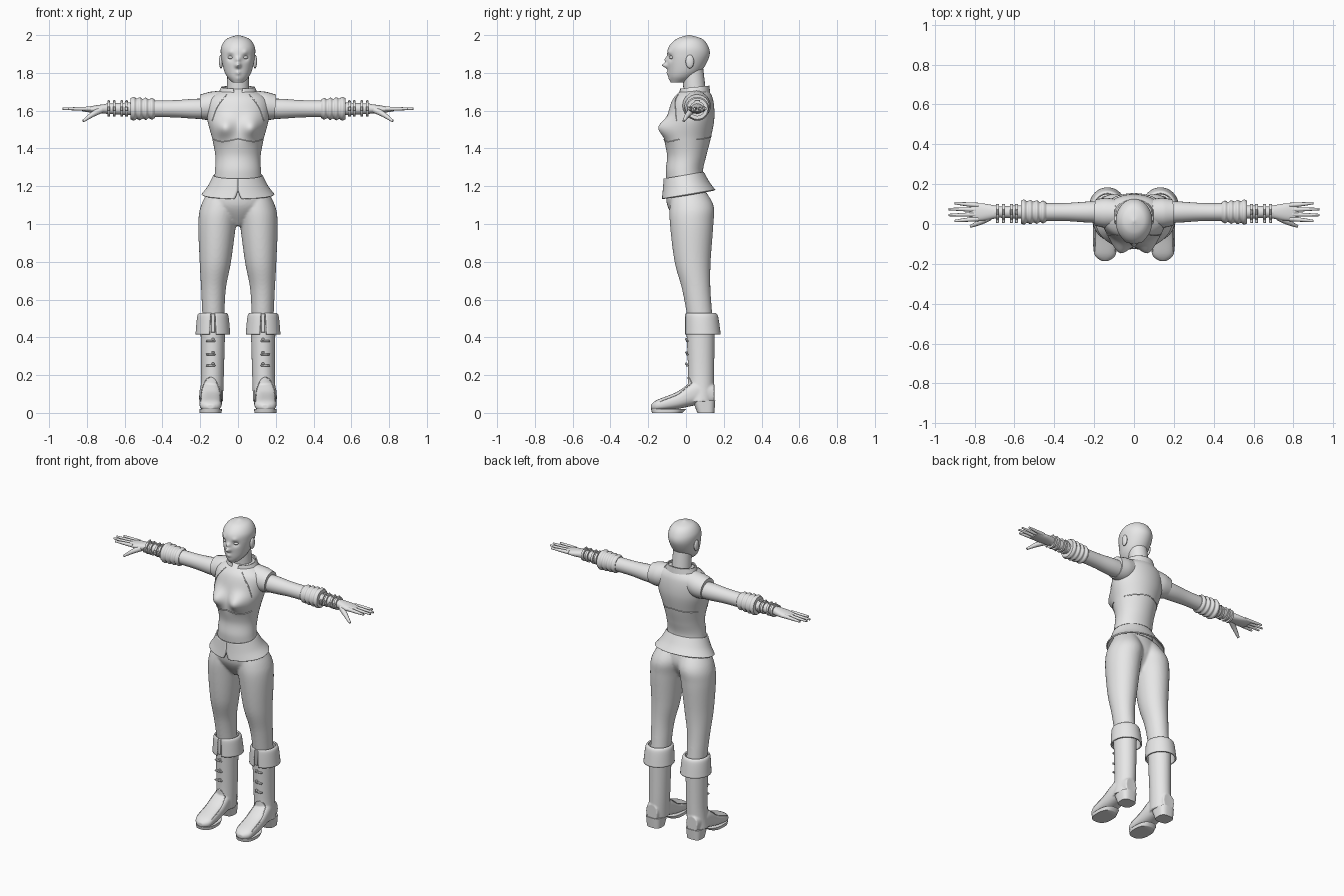
import bpy, bmesh, math
from mathutils import Vector
from mathutils.bvhtree import BVHTree

if "Cube" in bpy.data.objects:
    bpy.data.objects.remove(bpy.data.objects["Cube"])

clay = bpy.data.materials.new("plain_grey")
clay.use_nodes = True
clay.diffuse_color = (.8, .8, .8, 1)
clay.node_tree.nodes["Principled BSDF"].inputs["Base Color"].default_value = clay.diffuse_color
parts = []


def finish(name, bm, mirror=False):
    bmesh.ops.recalc_face_normals(bm, faces=bm.faces)
    mesh = bpy.data.meshes.new(name)
    bm.to_mesh(mesh)
    bm.free()
    mesh.materials.append(clay)
    obj = bpy.data.objects.new(name, mesh)
    bpy.context.collection.objects.link(obj)
    parts.append(obj)
    if mirror:
        obj.modifiers.new("mirror", "MIRROR").use_mirror_merge = False
    return obj


def spline(points, steps):
    """Smooth interpolation through tuples of any length."""
    out = []
    last = len(points) - 1
    for i in range(last):
        before, here, there, after = (points[min(max(i + j, 0), last)] for j in (-1, 0, 1, 2))
        for s in range(steps):
            t = s / steps
            out.append([q + t / 2 * (r - p + t * (2 * p - 5 * q + 4 * r - o + t * (3 * (q - r) + o - p)))
                        for p, q, r, o in zip(before, here, there, after)])
    return out + [list(points[-1])]


def skin(name, grid_points, wrap=True, cap=True, mirror=False):
    """Bridge rows of points with quads, closing the ends if asked."""
    bm = bmesh.new()
    grid = [[bm.verts.new(co) for co in row] for row in grid_points]
    for lower, upper in zip(grid, grid[1:]):
        for k in range(len(lower) if wrap else len(lower) - 1):
            n = (k + 1) % len(lower)
            bm.faces.new((lower[k], lower[n], upper[n], upper[k]))
    if cap:
        bm.faces.new(grid[0])
        bm.faces.new(grid[-1])
    return finish(name, bm, mirror)


def loft(name, rings, axis="z", centre=0, seg=48, steps=8, power=1, gap=None, tilt=0,
         thick=0, mirror=False, bumps=()):
    """Skin rings of (position along axis, half width, low edge, high edge)."""
    rows = spline(rings, steps)
    grid = []
    for i, (t, half, low, high) in enumerate(rows):
        slit = max(0, gap[0] + (gap[1] - gap[0]) * i / (len(rows) - 1)) if gap else 0
        row = []
        for k in range(seg + bool(gap)):
            a = -math.pi / 2 + slit + 2 * (math.pi - slit) * k / seg
            c, s = (math.copysign(abs(w) ** power, w) for w in (math.cos(a), math.sin(a)))
            u, v = centre + half * c, (low + high + (high - low) * s) / 2
            co = Vector({"z": (u, v, t), "x": (t, u, v), "y": (u, t, v)}[axis])
            co.z += tilt * co.y
            front = min(1, max(0, -co.y * 20))
            co.y -= front * sum(height * math.exp(-((abs(co.x) - x) ** 2 + (co.z - z) ** 2) / size ** 2)
                                for x, z, size, height in bumps)
            row.append(co)
        grid.append(row)
    obj = skin(name, grid, wrap=not gap, cap=not thick, mirror=mirror)
    if thick:
        obj.modifiers.new("thickness", "SOLIDIFY").thickness = thick
    return obj


def tube(name, points, mirror=True, seg=24):
    """Round tube along a smooth path of (x, y, z, radius)."""
    path = spline(points, 6)
    grid = []
    for i, (x, y, z, r) in enumerate(path):
        ahead = Vector(path[min(i + 1, len(path) - 1)][:3]) - Vector(path[max(i - 1, 0)][:3])
        turn = ahead.to_track_quat("Z", "Y")
        angles = [k * math.tau / seg for k in range(seg)]
        grid.append([Vector((x, y, z)) + turn @ Vector((r * math.cos(a), r * math.sin(a), 0)) for a in angles])
    return skin(name, grid, mirror=mirror)


def limb(name, points, depth=1.15):
    """Upright limb of (x, y, z, radius), deeper than it is wide."""
    rows = spline(points, 8)
    angles = [k * math.tau / 48 for k in range(48)]
    return skin(name, [[Vector((x + r * math.cos(a), y + depth * r * math.sin(a), z)) for a in angles]
                       for x, y, z, r in rows])


def fuse(name, pieces, voxel):
    """Melt pieces and their mirror images into one smooth skin."""
    bm = bmesh.new()
    for piece in pieces:
        bm.from_mesh(piece.data)
        parts.remove(piece)
        bpy.data.objects.remove(piece)
    obj = finish(name, bm, True)
    remesh = obj.modifiers.new("skin", "REMESH")
    remesh.mode, remesh.voxel_size, remesh.use_smooth_shade = "VOXEL", voxel, True
    obj.modifiers.new("soften", "SMOOTH").iterations = 6
    return obj


def seam(name, target, points, side=-1):
    """Piping laid on the front or back of a part."""
    tree = BVHTree.FromObject(target, bpy.context.evaluated_depsgraph_get())
    hits = [tree.ray_cast(Vector((x, side, z)), Vector((0, -side, 0)))[0] for x, z in spline(points, 4)]
    tube(name, [(*hit, .003) for hit in hits if hit], seg=6)


def ball(name, centre, size):
    bm = bmesh.new()
    bmesh.ops.create_uvsphere(bm, u_segments=24, v_segments=16, radius=1)
    bmesh.ops.scale(bm, vec=size, verts=bm.verts)
    bmesh.ops.translate(bm, vec=centre, verts=bm.verts)
    finish(name, bm, True)


def box(name, centre, size):
    bm = bmesh.new()
    bmesh.ops.create_cube(bm, size=1)
    bmesh.ops.scale(bm, vec=size, verts=bm.verts)
    bmesh.ops.translate(bm, vec=centre, verts=bm.verts)
    finish(name, bm, True).modifiers.new("bevel", "BEVEL").width = .003


# Head and neck
nose, bridge, lips, chin = (0, 1.84, .014, .03), (0, 1.87, .013, .014), (0, 1.8, .014, .009), (0, 1.77, .015, .005)
eye_socket, brow = (.04, 1.88, .017, -.012), (.04, 1.91, .014, .005)
loft("head", [(1.75, .03, -.08, 0), (1.78, .058, -.09, .05), (1.82, .076, -.095, .09), (1.89, .09, -.1, .124),
              (1.94, .088, -.09, .118), (1.98, .06, -.05, .085), (2, .004, .01, .02)],
     seg=128, steps=14, bumps=(nose, bridge, lips, chin, eye_socket, brow))
ball("eye", (.038, -.074, 1.882), (.016, .014, .009))
ball("ear", (.09, .02, 1.86), (.011, .022, .036))
tube("neck", [(0, .05, 1.66, .06), (0, .035, 1.82, .056)], mirror=False)

# Bodice with bust, shoulder caps and collar
bust = (.073, 1.51, .05, .052)
bodice = loft("bodice", [(1.2, .13, -.1, .1), (1.28, .122, -.107, .09), (1.36, .12, -.1, .107),
                         (1.45, .136, -.113, .13), (1.56, .163, -.1, .15), (1.66, .155, -.07, .143),
                         (1.715, .07, -.015, .115)], seg=96, steps=10, bumps=[bust])
tube("shoulder_cap", [(.08, .055, 1.64, .068), (.14, .056, 1.625, .075), (.195, .058, 1.62, .066)])
loft("collar", [(1.68, .105, -.04, .128), (1.72, .09, -.034, .124)], gap=(.15, .3), tilt=.1, thick=.008)
seam("underbust_piping", bodice, [(0, 1.45), (.08, 1.435), (.127, 1.447)])
seam("back_piping", bodice, [(0, 1.465), (.125, 1.447)], side=1)
seam("vest_edge", bodice, [(.06, 1.685), (.11, 1.62), (.137, 1.545)])

# Flared peplum with a front notch
loft("peplum", [(1.26, .13, -.118, .094), (1.2, .16, -.123, .125), (1.155, .193, -.128, .155)],
     seg=72, gap=(-.1, .1), tilt=.17, thick=.008)

# Trousers
pelvis = loft("pelvis", [(.99, .03, -.03, .06), (1.1, .16, -.1, .115), (1.24, .12, -.1, .085)])
leg = limb("leg", [(.13, .08, .46, .056), (.13, .055, .65, .065), (.12, .035, .8, .083),
                   (.11, .03, 1, .1), (.095, .03, 1.1, .1), (.075, .01, 1.2, .065)])
fuse("trousers", [pelvis, leg], .007)

# Boots: shaft and foot melt together, heel and sole stay crisp
foot_x, cuff_x = .145, .133
shaft = limb("shaft", [(.143, .075, .06, .063), (.135, .08, .2, .06), (cuff_x, .076, .48, .066)])
foot = loft("foot", [(.15, .04, .05, .15), (.05, .058, .04, .17), (-.05, .06, .02, .11),
                     (-.15, .055, .01, .07), (-.185, .02, .02, .045)], axis="y", centre=foot_x, power=.8)
boot = fuse("boot", [shaft, foot], .005)
loft("heel", [(0, .048, .06, .15), (.065, .055, .035, .155)], centre=foot_x, power=.65, mirror=True)
loft("sole", [(0, .058, -.18, -.02), (.02, .06, -.185, 0)], centre=foot_x, power=.8, mirror=True)
loft("boot_cuff", [(.53, .07, 0, .155), (.51, .083, -.005, .17), (.415, .092, -.007, .184)],
     centre=cuff_x, gap=(.13, .2), thick=.009, mirror=True)
box("cuff_strap", (cuff_x, .002, .475), (.022, .012, .1))
for height in (.25, .31, .38):
    box("boot_strap", (foot_x, .006, height), (.05, .014, .01))
    box("boot_buckle", (cuff_x, .002, height + .01), (.016, .012, .012))
half_circle = [k * math.pi / 8 for k in range(9)]
seam("vamp_edge", boot, [(foot_x + .052 * math.cos(a), .06 + .13 * math.sin(a)) for a in half_circle])

# Sleeves with ruffled cuffs
arm_y, arm_z = .06, 1.61
tube("sleeve", [(.1, arm_y, arm_z, .053), (.22, arm_y, arm_z, .053), (.35, arm_y, arm_z, .045),
                (.52, arm_y, arm_z, .045)])
tube("sleeve_cuff", [(.44 + .016 * i, arm_y, arm_z, .048 + .008 * (i % 2) + .001 * i) for i in range(9)])

# Forearm, palm and fingers
tube("forearm", [(.5, arm_y, arm_z, .037), (.7, arm_y, arm_z, .027)])
loft("palm", [(.68, .029, 1.585, 1.638), (.76, .043, 1.588, 1.627), (.825, .04, 1.597, 1.615)],
     axis="x", centre=arm_y, power=.9, mirror=True)
for k, (finger, tip) in enumerate({"index": .9, "middle": .93, "ring": .93, "little": .9}.items()):
    spread = k - 1.5
    tube(finger + "_finger", [(.78, arm_y + .023 * spread, arm_z, .012), (.84, arm_y + .026 * spread, arm_z, .01),
                              (tip, arm_y + .03 * spread, arm_z, .006)], seg=10)
tube("thumb", [(.725, .035, 1.604, .018), (.77, .01, 1.58, .014), (.82, -.012, 1.545, .007)], seg=12)

# Wrist straps with buckles
for x in (.59, .615, .655, .685):
    tube("wrist_strap", [(x - .007, arm_y, arm_z, .04), (x + .007, arm_y, arm_z, .04)])
    box("wrist_buckle", (x, .014, arm_z), (.014, .02, .026))
    box("wrist_stud", (x, arm_y, arm_z + .04), (.012, .03, .012))

# Smooth shading with sharp creases kept
bpy.ops.object.select_all(action="DESELECT")
for obj in parts:
    obj.select_set(True)
bpy.context.view_layer.objects.active = parts[0]
bpy.ops.object.shade_smooth_by_angle(angle=math.radians(50))
